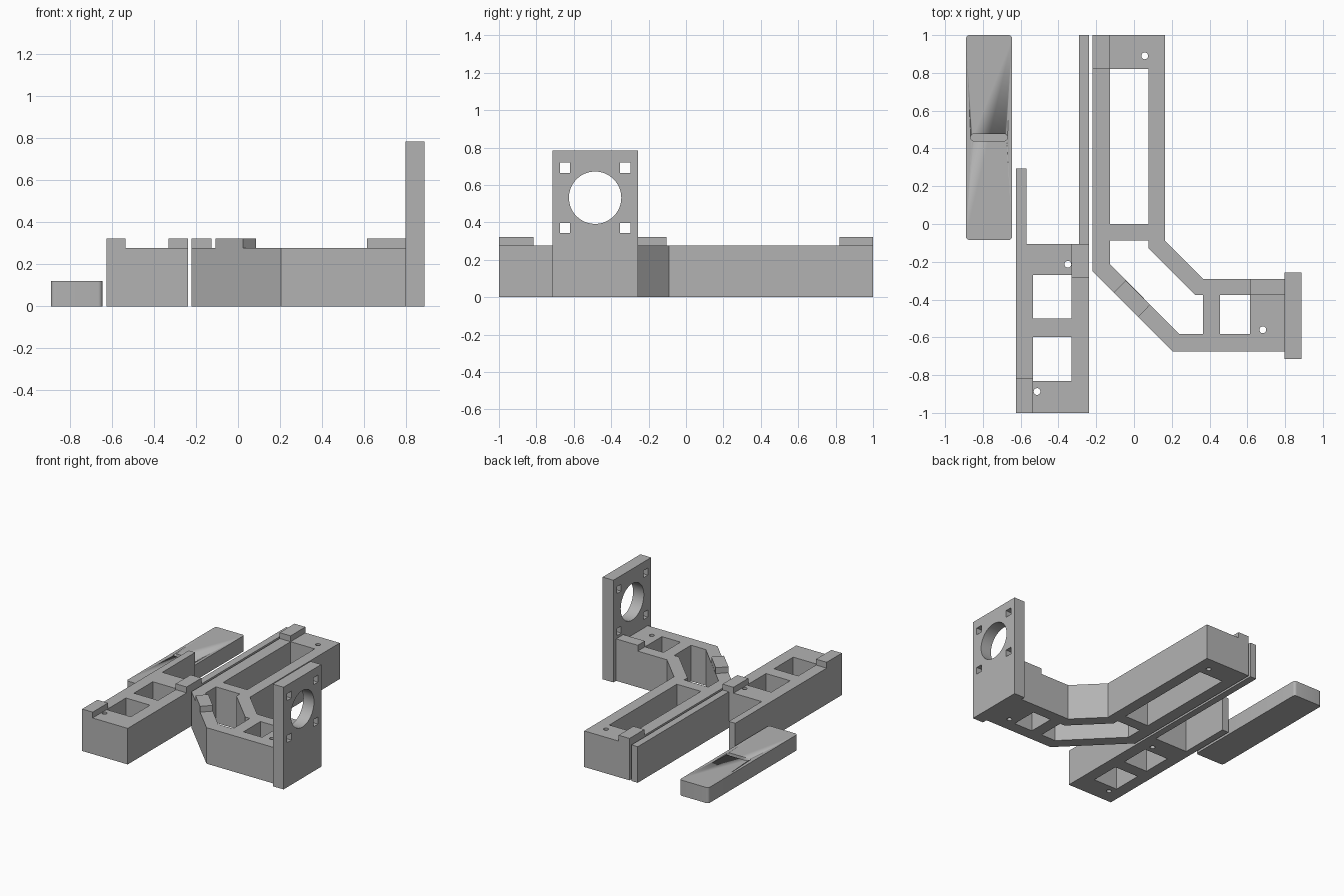
import bpy, bmesh, math
from mathutils import Matrix

if "Cube" in bpy.data.objects:
    bpy.data.objects.remove(bpy.data.objects["Cube"])

grey = bpy.data.materials.new("plain grey")
grey.diffuse_color = (0.45, 0.45, 0.45, 1)
grey.use_nodes = True
grey.node_tree.nodes["Principled BSDF"].inputs["Base Color"].default_value = grey.diffuse_color


def rect(x0, x1, y0, y1):
    return [(x0, y0), (x1, y0), (x1, y1), (x0, y1)]


def circle(cx, cy, r, n=24):
    return [(cx + r * math.cos(2 * math.pi * i / n),
             cy + r * math.sin(2 * math.pi * i / n)) for i in range(n)]


def rounded(x0, x1, y0, y1, r, n=6):
    """Rectangle with rounded corners."""
    pts = []
    corners = [(x1 - r, y1 - r), (x0 + r, y1 - r), (x0 + r, y0 + r), (x1 - r, y0 + r)]
    for k, (cx, cy) in enumerate(corners):
        for i in range(n + 1):
            a = math.pi / 2 * (k + i / n)
            pts.append((cx + r * math.cos(a), cy + r * math.sin(a)))
    return pts


def prism(name, loops, z0, z1, matrix=Matrix()):
    """Extrude an outline (first loop) with holes (other loops) from z0 to z1."""
    curve = bpy.data.curves.new(name, 'CURVE')
    curve.dimensions = '2D'
    curve.fill_mode = 'BOTH'
    curve.extrude = (z1 - z0) / 2
    for loop in loops:
        s = curve.splines.new('POLY')
        s.points.add(len(loop) - 1)
        for p, (x, y) in zip(s.points, loop):
            p.co = (x, y, 0, 1)
        s.use_cyclic_u = True
    temp = bpy.data.objects.new(name + "_outline", curve)
    bpy.context.collection.objects.link(temp)
    bpy.context.view_layer.update()
    deps = bpy.context.evaluated_depsgraph_get()
    mesh = bpy.data.meshes.new_from_object(temp.evaluated_get(deps))
    bpy.data.objects.remove(temp)
    bm = bmesh.new()
    bm.from_mesh(mesh)
    bmesh.ops.remove_doubles(bm, verts=bm.verts, dist=1e-5)
    bm.transform(matrix @ Matrix.Translation((0, 0, (z0 + z1) / 2)))
    bmesh.ops.recalc_face_normals(bm, faces=bm.faces)
    bm.to_mesh(mesh)
    bm.free()
    mesh.materials.clear()
    mesh.materials.append(grey)
    ob = bpy.data.objects.new(name, mesh)
    bpy.context.collection.objects.link(ob)
    bpy.ops.object.select_all(action='DESELECT')
    ob.select_set(True)
    bpy.context.view_layer.objects.active = ob
    bpy.ops.object.shade_smooth_by_angle(angle=math.radians(30))
    return ob


H, TAB = 0.277, 0.322   # frame height, top of the raised tabs

# Loose flat bar with a blind slot in its top
bar = prism("flat_bar", [rounded(-0.89, -0.645, -0.085, 1.0, 0.02)], 0, 0.12)
cutter = prism("slot_cutter", [rounded(-0.865, -0.67, 0.44, 0.477, 0.018)], 0.06, 0.2)
cutter.hide_render = True
cutter.hide_set(True)
cut = bar.modifiers.new("slot", 'BOOLEAN')
cut.operation = 'DIFFERENCE'
cut.solver = 'EXACT'
cut.object = cutter

# Left frame with one short and one long arm
prism("left_frame", [
    [(-0.625, -1), (-0.237, -1), (-0.237, 1), (-0.29, 1), (-0.29, -0.105),
     (-0.57, -0.105), (-0.57, 0.295), (-0.625, 0.295)],
    rect(-0.535, -0.33, -0.5, -0.27),
    rect(-0.535, -0.33, -0.83, -0.597),
    circle(-0.35, -0.213, 0.018),
    circle(-0.513, -0.887, 0.018)], 0, H)
prism("left_frame_front_tab", [rect(-0.625, -0.535, -1, -0.815)], H, TAB)
prism("left_frame_back_tab", [rect(-0.33, -0.237, -0.285, -0.105)], H, TAB)

# Right frame: straight, diagonal and sideways sections
prism("right_frame", [
    [(-0.22, 1), (-0.22, -0.25), (0.205, -0.675), (0.797, -0.675),
     (0.797, -0.29), (0.365, -0.29), (0.165, -0.09), (0.165, 1)],
    rect(-0.127, 0.078, 0, 0.82),
    [(-0.127, -0.087), (-0.127, -0.213), (0.24, -0.583), (0.365, -0.583),
     (0.365, -0.377), (0.325, -0.377), (0.078, -0.13), (0.078, -0.087)],
    rect(0.455, 0.613, -0.583, -0.377),
    circle(0.057, 0.89, 0.018),
    circle(0.682, -0.56, 0.018)], 0, H)
prism("right_frame_back_tab", [rect(-0.22, -0.127, 0.82, 1)], H, TAB)
prism("right_frame_side_tab", [rect(0.613, 0.797, -0.377, -0.29)], H, TAB)
prism("right_frame_diagonal_tab",
      [[(-0.107, -0.363), (0.023, -0.493), (0.085, -0.428), (-0.044, -0.298)]], H, TAB)

# Upright mounting plate, drawn in y and z and extruded along x
upright = Matrix(((0, 0, 1, 0), (1, 0, 0, 0), (0, 1, 0, 0), (0, 0, 0, 1)))
q = 0.027
prism("mounting_plate",
      [rect(-0.715, -0.257, 0, 0.785), circle(-0.486, 0.532, 0.14, 64)] +
      [rect(y - q, y + q, z - q, z + q) for y in (-0.647, -0.325) for z in (0.37, 0.692)],
      0.797, 0.888, upright)
